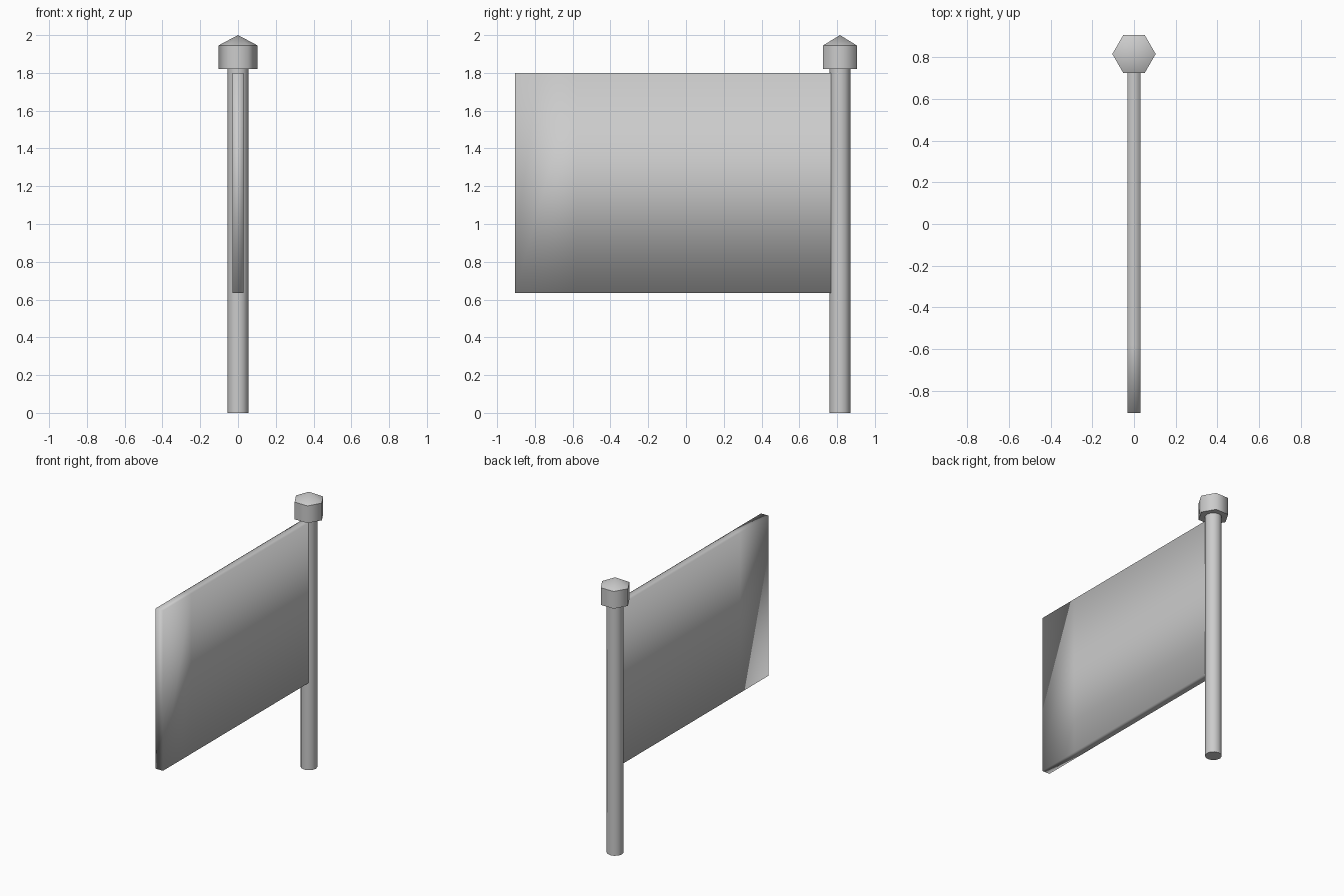
import bpy, bmesh, math

if "Cube" in bpy.data.objects:
    bpy.data.objects.remove(bpy.data.objects["Cube"], do_unlink=True)

# Single light grey material
GREY = (0.6, 0.6, 0.6, 1.0)
grey = bpy.data.materials.new("light_grey")
grey.use_nodes = True
grey.diffuse_color = GREY
grey.node_tree.nodes["Principled BSDF"].inputs["Base Color"].default_value = GREY

POLE_Y = 0.815


def finish(bm, name):
    bmesh.ops.recalc_face_normals(bm, faces=bm.faces)
    for f in bm.faces:
        f.smooth = True
    mesh = bpy.data.meshes.new(name)
    bm.to_mesh(mesh)
    bm.free()
    mesh.materials.append(grey)
    obj = bpy.data.objects.new(name, mesh)
    bpy.context.collection.objects.link(obj)
    return obj


def turned(name, sides, rings, tip=None):
    """Upright prism through (radius, z) rings, smooth around with sharp rims."""
    bm = bmesh.new()
    loops = []
    for r, z in rings:
        loops.append([bm.verts.new((r * math.cos(math.tau * i / sides),
                                    POLE_Y + r * math.sin(math.tau * i / sides), z))
                      for i in range(sides)])
    for a, b in zip(loops, loops[1:]):
        for i in range(sides):
            j = (i + 1) % sides
            bm.faces.new((a[i], a[j], b[j], b[i]))
    bm.faces.new(loops[0][::-1])
    if tip is None:
        bm.faces.new(loops[-1])
    else:
        apex = bm.verts.new((0, POLE_Y, tip))
        for i in range(sides):
            bm.faces.new((loops[-1][i], loops[-1][(i + 1) % sides], apex))
    for e in bm.edges:
        if abs(e.verts[0].co.z - e.verts[1].co.z) < 1e-5:
            e.smooth = False
    return finish(bm, name)


# Pole and its six-sided pointed cap
turned("pole", 12, [(0.056, 0.0), (0.056, 1.82)])
turned("pole_cap", 6, [(0.104, 1.82), (0.104, 1.945)], tip=2.0)

# Flag panel: soft-shaded slab, closed at the free end, open where it meets the pole
bm = bmesh.new()
section = [(-0.03, 0.635), (0.03, 0.635), (0.03, 1.80), (-0.03, 1.80)]
loops = [[bm.verts.new((x, y, z)) for x, z in section] for y in (-0.905, -0.58, 0.768)]
for a, b in zip(loops, loops[1:]):
    for i in range(4):
        j = (i + 1) % 4
        bm.faces.new((a[i], a[j], b[j], b[i]))
bm.faces.new(loops[0])
finish(bm, "flag")
